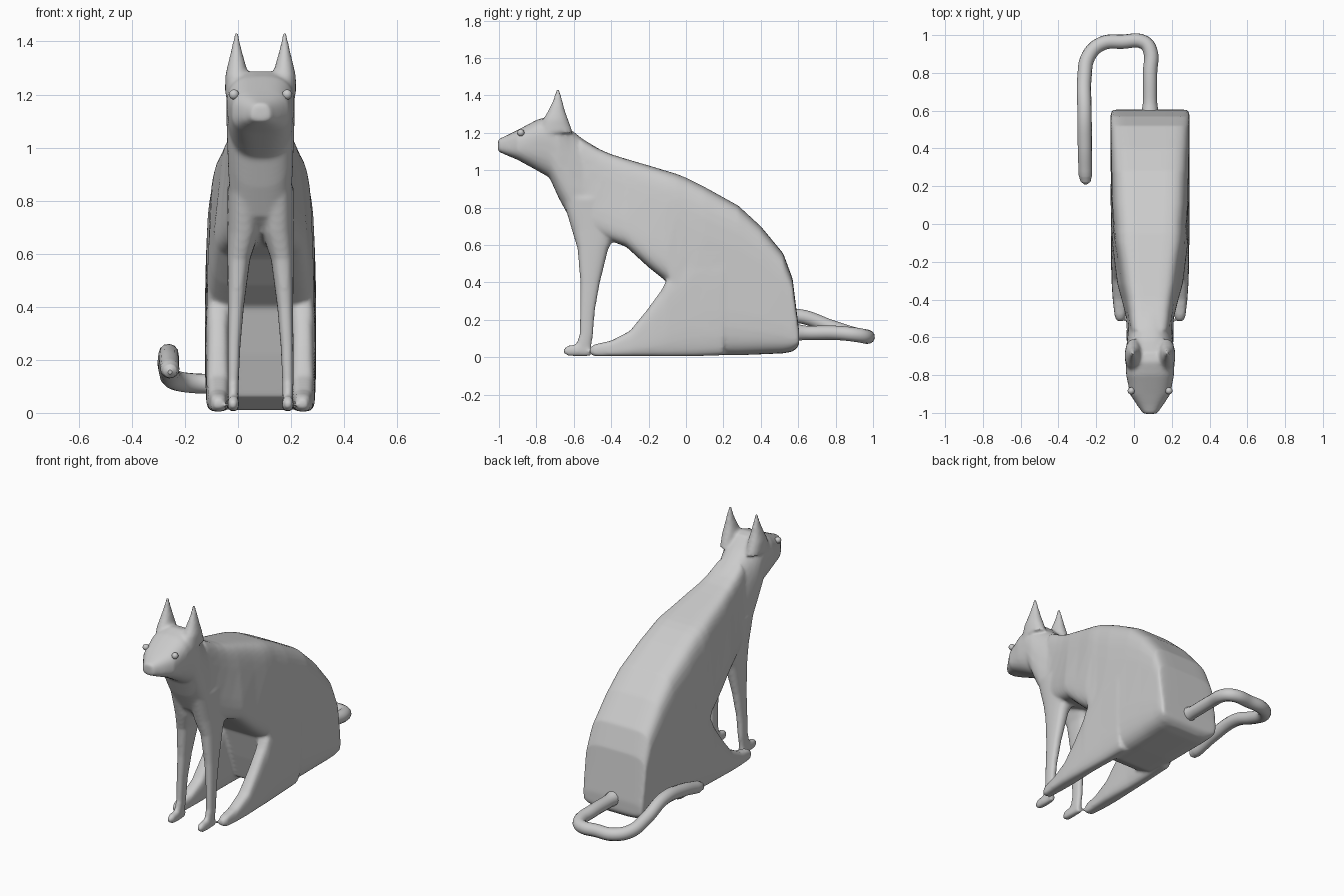
import bpy, bmesh, math
from mathutils import Vector

CX = 0.085   # the body's mirror plane


def loft(name, axis, stations, n=3.0, sides=32):
    """Closed loft of superellipse slices.
    axis 'y': (y, centre x, half width low, half width high, z low, z high)
    axis 'z': (z, centre x, half width low, half width high, y low, y high)"""
    bm = bmesh.new()
    rings = []
    for t, cx, wl, wh, lo, hi in stations:
        ring = []
        for i in range(sides):
            a = 2 * math.pi * (i + 0.5) / sides
            c = math.copysign(abs(math.cos(a)) ** (2 / n), math.cos(a))
            s = math.copysign(abs(math.sin(a)) ** (2 / n), math.sin(a))
            x = CX + cx + c * (wl + (wh - wl) * (s + 1) / 2)
            v = (lo + hi) / 2 + s * (hi - lo) / 2
            ring.append(bm.verts.new((x, t, v) if axis == 'y' else (x, v, t)))
        rings.append(ring)
    for a, b in zip(rings, rings[1:]):
        for i in range(sides):
            j = (i + 1) % sides
            bm.faces.new((a[i], a[j], b[j], b[i]))
    bm.faces.new(rings[0])
    bm.faces.new(rings[-1])
    bmesh.ops.recalc_face_normals(bm, faces=bm.faces)
    me = bpy.data.meshes.new(name)
    bm.to_mesh(me)
    bm.free()
    ob = bpy.data.objects.new(name, me)
    bpy.context.collection.objects.link(ob)
    return ob


# Head and neck
parts = [loft("head", 'y', [
    (-1.005, 0, .04, .03, 1.10, 1.165),
    (-.96, 0, .075, .06, 1.08, 1.185),
    (-.90, 0, .11, .105, 1.055, 1.215),
    (-.80, 0, .115, .135, 1.00, 1.268),
    (-.73, 0, .115, .14, .96, 1.29),
    (-.68, 0, .12, .135, .85, 1.28),
    (-.62, 0, .125, .12, .74, 1.22),
    (-.55, 0, .125, .105, .68, 1.165),
    (-.45, 0, .13, .11, .65, 1.105)], 2.8)]

# Torso, boxy towards the rump
parts.append(loft("torso", 'y', [
    (-.56, 0, .12, .10, .68, 1.165),
    (-.47, 0, .14, .11, .65, 1.115),
    (-.40, 0, .16, .12, .62, 1.085),
    (-.32, 0, .185, .135, .59, 1.06),
    (-.20, 0, .20, .155, .48, 1.025),
    (-.10, 0, .21, .175, .40, .995),
    (-.05, 0, .21, .185, .22, .98),
    (.00, 0, .21, .19, .06, .96),
    (.10, 0, .21, .20, .01, .91),
    (.28, 0, .21, .205, .01, .81),
    (.40, 0, .21, .208, .015, .70),
    (.52, 0, .21, .21, .02, .555),
    (.57, 0, .21, .21, .03, .42),
    (.595, 0, .205, .205, .05, .22),
    (.605, 0, .20, .20, .07, .14)], 5.5))

for s in (-1, 1):
    # Haunch and hind foot
    parts.append(loft("hind_leg", 'y', [
        (-.515, s * .158, .018, .015, .02, .05),
        (-.49, s * .158, .03, .028, .005, .068),
        (-.40, s * .160, .04, .035, .005, .088),
        (-.30, s * .160, .047, .04, .005, .14),
        (-.21, s * .160, .05, .04, .005, .25),
        (-.13, s * .160, .05, .042, .005, .36),
        (-.10, s * .160, .05, .045, .005, .42),
        (.05, s * .155, .055, .05, .005, .60),
        (.20, s * .150, .06, .06, .01, .60)], 3.5))
    # Front leg
    parts.append(loft("front_leg", 'z', [
        (.01, s * .103, .015, .015, -.585, -.51),
        (.06, s * .103, .02, .02, -.59, -.505),
        (.12, s * .103, .021, .021, -.57, -.497),
        (.25, s * .100, .024, .024, -.566, -.487),
        (.40, s * .093, .030, .030, -.565, -.46),
        (.58, s * .082, .043, .043, -.58, -.415),
        (.68, s * .065, .06, .06, -.61, -.36),
        (.85, s * .065, .06, .06, -.66, -.36)], 2.6))
    # Front paw
    parts.append(loft("front_paw", 'y', [
        (-.655, s * .103, .012, .01, .022, .045),
        (-.63, s * .103, .022, .02, .008, .062),
        (-.58, s * .103, .023, .021, .005, .068),
        (-.51, s * .103, .018, .018, .005, .06)]))
    # Ear
    parts.append(loft("ear", 'z', [
        (1.20, s * .088, .046, .046, -.79, -.605),
        (1.27, s * .089, .044, .044, -.765, -.63),
        (1.32, s * .090, .032, .032, -.735, -.648),
        (1.37, s * .091, .019, .019, -.712, -.66),
        (1.435, s * .091, .006, .006, -.693, -.677)], 2.2))

# Fuse the parts into one smooth skin
bpy.ops.object.select_all(action='DESELECT')
for p in parts:
    p.select_set(True)
bpy.context.view_layer.objects.active = parts[0]
bpy.ops.object.join()
body = bpy.context.view_layer.objects.active
body.name = "body"
rm = body.modifiers.new("fuse", 'REMESH')
rm.mode = 'VOXEL'
rm.voxel_size = 0.01
rm.use_smooth_shade = True
sm = body.modifiers.new("soften", 'SMOOTH')
sm.factor = 0.5
sm.iterations = 6

# Eyes
for s in (-1, 1):
    bpy.ops.mesh.primitive_uv_sphere_add(segments=16, ring_count=10, radius=.019,
                                         location=(CX + s * .1, -.883, 1.2))
    bpy.context.object.name = "eye"
    bpy.ops.object.shade_smooth()

# Tail, curled round to the cat's side
path = [(CX, .56, .135, 1.3), (CX, .64, .13, 1.0), (CX, .8, .13, 1), (CX, .92, .118, 1),
        (.05, .963, .11, 1), (-.06, .965, .11, 1), (-.17, .955, .112, 1), (-.24, .89, .125, 1),
        (-.262, .78, .16, 1), (-.262, .6, .22, 1), (-.26, .42, .205, 1),
        (-.257, .26, .165, .95), (-.256, .225, .157, .7), (-.256, .21, .154, .2)]
cu = bpy.data.curves.new("tail", 'CURVE')
cu.dimensions = '3D'
cu.bevel_depth = .038
cu.bevel_resolution = 4
cu.resolution_u = 6
cu.use_fill_caps = True
sp = cu.splines.new('BEZIER')
sp.bezier_points.add(len(path) - 1)
for bp, (x, y, z, r) in zip(sp.bezier_points, path):
    bp.co = Vector((x, y, z))
    bp.radius = r
    bp.handle_left_type = bp.handle_right_type = 'AUTO'
bpy.context.collection.objects.link(bpy.data.objects.new("tail", cu))
